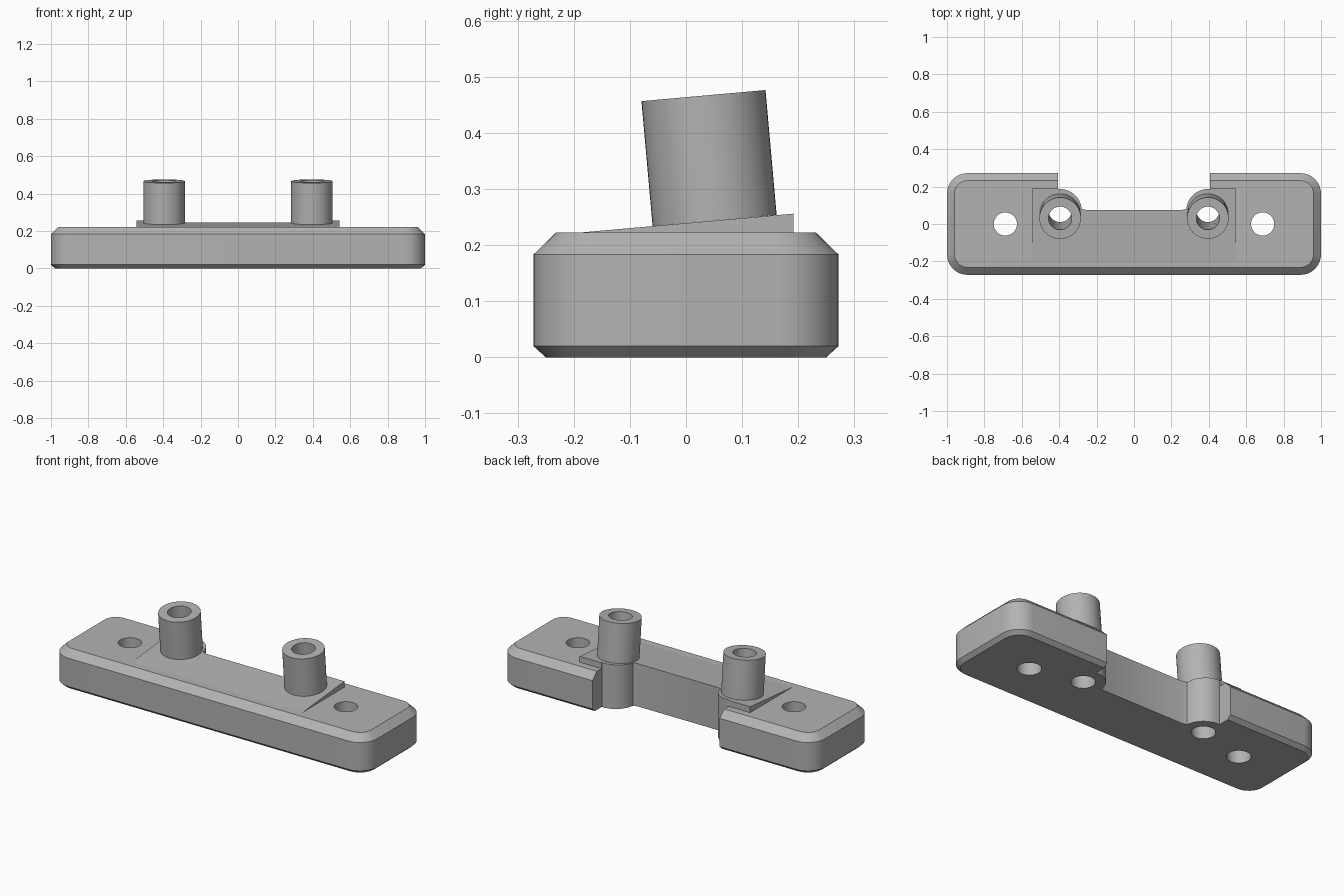
import bpy
import bmesh
from math import sin, cos, pi, radians
from mathutils import Matrix, Vector

cube = bpy.data.objects.get("Cube")
if cube:
    bpy.data.objects.remove(cube, do_unlink=True)

grey = bpy.data.materials.new("plain grey")
grey.use_nodes = True
grey.diffuse_color = (0.45, 0.45, 0.45, 1)
grey.node_tree.nodes["Principled BSDF"].inputs["Base Color"].default_value = (0.45, 0.45, 0.45, 1)

TOP = 0.222
TILT = radians(5.1)
POST_X = 0.395
AXIS = Vector((0, -sin(TILT), cos(TILT)))


def loft(name, rings):
    """Closed solid through rings with equal point counts."""
    bm = bmesh.new()
    loops = [[bm.verts.new(p) for p in ring] for ring in rings]
    n = len(loops[0])
    for a, b in zip(loops, loops[1:]):
        for i in range(n):
            j = (i + 1) % n
            bm.faces.new((a[i], a[j], b[j], b[i]))
    bm.faces.new(loops[0][::-1])
    bm.faces.new(loops[-1])
    bmesh.ops.recalc_face_normals(bm, faces=bm.faces)
    mesh = bpy.data.meshes.new(name)
    bm.to_mesh(mesh)
    bm.free()
    mesh.materials.append(grey)
    obj = bpy.data.objects.new(name, mesh)
    bpy.context.collection.objects.link(obj)
    return obj


def rounded_rect(inset, z, radius=0.11):
    r = radius - inset
    ring = []
    for q, (sx, sy) in enumerate(((1, 1), (-1, 1), (-1, -1), (1, -1))):
        for k in range(9):
            a = (q + k / 8) * pi / 2
            ring.append((sx * (1 - radius) + r * cos(a), sy * (0.272 - radius) + r * sin(a), z))
    return ring


def rod(name, start, direction, radius, length):
    turn = Vector((0, 0, 1)).rotation_difference(direction).to_matrix().to_4x4()
    place = Matrix.Translation(start) @ turn
    rings = [[place @ Vector((radius * cos(k * pi / 24), radius * sin(k * pi / 24), h))
              for k in range(48)] for h in (0, length)]
    return loft(name, rings)


def cut(obj, cutters):
    bpy.ops.object.select_all(action="DESELECT")
    bpy.context.view_layer.objects.active = obj
    obj.select_set(True)
    for c in cutters:
        mod = obj.modifiers.new("cut", "BOOLEAN")
        mod.operation = "DIFFERENCE"
        mod.solver = "EXACT"
        mod.object = c
        bpy.ops.object.modifier_apply(modifier=mod.name)
    bpy.ops.object.shade_smooth_by_angle(angle=radians(25))


# Chamfered base block
base = loft("base_block", [rounded_rect(0.022, 0), rounded_rect(0, 0.02),
                           rounded_rect(0, 0.183), rounded_rect(0.04, TOP)])

# Thin wedge that tilts the posts
wedge = loft("wedge_pad", [[(x, -0.192, TOP), (x, 0.192, 0.256), (x, 0.192, TOP)]
                           for x in (-0.543, 0.543)])

# Notch in the back, rounded around each post
half = [(0.405, 0.4)]
for k in range(13):
    a = radians(85 + 90 * k / 12)
    half.append((POST_X + 0.115 * cos(a), 0.072 + 0.115 * sin(a)))
half.append((0.255, 0.075))
outline = half + [(-x, y) for x, y in reversed(half)]
notch = loft("notch_cutter", [[(x, y, z) for x, y in outline] for z in (-0.1, 0.4)])

# Hollow tilted posts and the holes
cutters = [notch]
posts = []
for side, s in (("left", 1), ("right", -1)):
    foot = Vector((s * POST_X, 0.051, 0.2437))
    posts.append(rod(side + "_post", foot, AXIS, 0.111, 0.2235))
    cutters.append(rod(side + "_post_bore_cutter", foot - AXIS * 0.4, AXIS, 0.062, 0.8))
    cutters.append(rod(side + "_screw_hole_cutter", Vector((s * 0.688, 0, -0.1)),
                       Vector((0, 0, 1)), 0.062, 0.5))

cut(base, cutters)
cut(wedge, [notch, cutters[1], cutters[3]])
for post, bore in zip(posts, (cutters[1], cutters[3])):
    cut(post, [bore])

for c in cutters:
    bpy.data.objects.remove(c, do_unlink=True)
